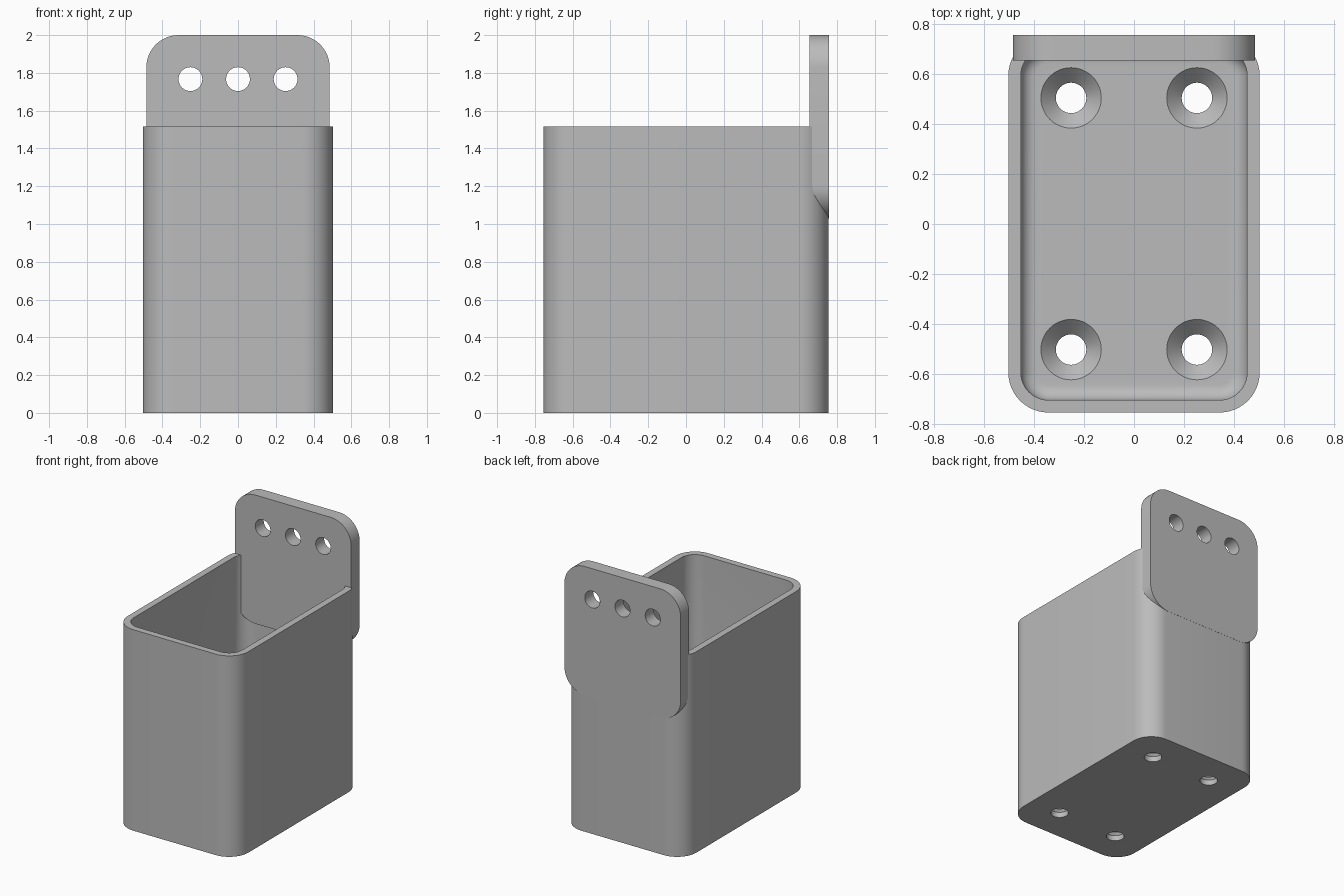
import bpy, bmesh, math
from mathutils import Matrix

cube = bpy.data.objects.get("Cube")
if cube:
    bpy.data.objects.remove(cube, do_unlink=True)

grey = bpy.data.materials.new("plain_grey")
grey.use_nodes = True
grey.diffuse_color = (0.5, 0.5, 0.5, 1)
grey.node_tree.nodes["Principled BSDF"].inputs["Base Color"].default_value = (0.5, 0.5, 0.5, 1)

WIDTH, DEPTH, HEIGHT = 0.503, 0.755, 1.515   # half width, half depth, box height
WALL, FLOOR, CORNER, FILLET = 0.05, 0.1, 0.16, 0.06
TAB = 0.485                                  # half size of the square back plate


def rounded_rect(hx, hy, r, steps=12):
    """Outline of a rounded rectangle, counter-clockwise."""
    points = []
    for quarter, (sx, sy) in enumerate([(1, 1), (-1, 1), (-1, -1), (1, -1)]):
        for i in range(steps + 1):
            a = math.pi / 2 * (quarter + i / steps)
            points.append((sx * (hx - r) + r * math.cos(a), sy * (hy - r) + r * math.sin(a)))
    return points


def loft(name, rings):
    """Join matching outlines, given as (points, height), and cap both ends."""
    bm = bmesh.new()
    loops = [[bm.verts.new((x, y, z)) for x, y in pts] for pts, z in rings]
    for low, high in zip(loops, loops[1:]):
        n = len(low)
        for i in range(n):
            j = (i + 1) % n
            bm.faces.new((low[i], low[j], high[j], high[i]))
    bm.faces.new(loops[0][::-1])
    bm.faces.new(loops[-1])
    bmesh.ops.recalc_face_normals(bm, faces=bm.faces)
    mesh = bpy.data.meshes.new(name)
    bm.to_mesh(mesh)
    bm.free()
    mesh.materials.append(grey)
    obj = bpy.data.objects.new(name, mesh)
    bpy.context.collection.objects.link(obj)
    return obj


def circle(r, n=48):
    return [(r * math.cos(math.tau * i / n), r * math.sin(math.tau * i / n)) for i in range(n)]


def cut(obj, cutter):
    mod = obj.modifiers.new("hole", 'BOOLEAN')
    mod.operation = 'DIFFERENCE'
    mod.solver = 'EXACT'
    mod.object = cutter
    bpy.context.view_layer.objects.active = obj
    bpy.ops.object.modifier_apply(modifier=mod.name)
    bpy.data.objects.remove(cutter, do_unlink=True)


# Open box: outer wall, rim, inner wall, floor fillet
outer = rounded_rect(WIDTH, DEPTH, CORNER)
rings = [(outer, 0), (outer, HEIGHT)]
rings.append((rounded_rect(WIDTH - WALL, DEPTH - WALL, CORNER - WALL), HEIGHT))
for i in range(9):
    a = math.pi / 2 * i / 8
    inset = WALL + FILLET * (1 - math.cos(a))
    z = FLOOR + FILLET * (1 - math.sin(a))
    rings.append((rounded_rect(WIDTH - inset, DEPTH - inset, CORNER - inset), z))
box = loft("box", rings)

# Four countersunk holes through the floor
for x in (-0.252, 0.252):
    for y in (-0.503, 0.505):
        drill = loft("floor_hole_cutter", [(circle(0.061), -0.1), (circle(0.061), 0.04),
                                           (circle(0.121), FLOOR), (circle(0.121), FLOOR + 0.02)])
        drill.data.transform(Matrix.Translation((x, y, 0)))
        cut(box, drill)

# Upright back plate with three holes
upright = Matrix.Translation((0, 0.756, HEIGHT)) @ Matrix.Rotation(math.pi / 2, 4, 'X')
outline = rounded_rect(TAB, TAB, 0.17)
plate = loft("back_plate", [(outline, 0), (outline, 0.101)])
plate.data.transform(upright)
for x in (-0.252, 0, 0.252):
    drill = loft("plate_hole_cutter", [(circle(0.063), -0.1), (circle(0.063), 0.3)])
    drill.data.transform(upright @ Matrix.Translation((x, 0.252, 0)))
    cut(plate, drill)

# Smooth curved walls, keep edges crisp
for obj in (box, plate):
    bpy.ops.object.select_all(action='DESELECT')
    obj.select_set(True)
    bpy.context.view_layer.objects.active = obj
    bpy.ops.object.shade_smooth_by_angle(angle=math.radians(30))
